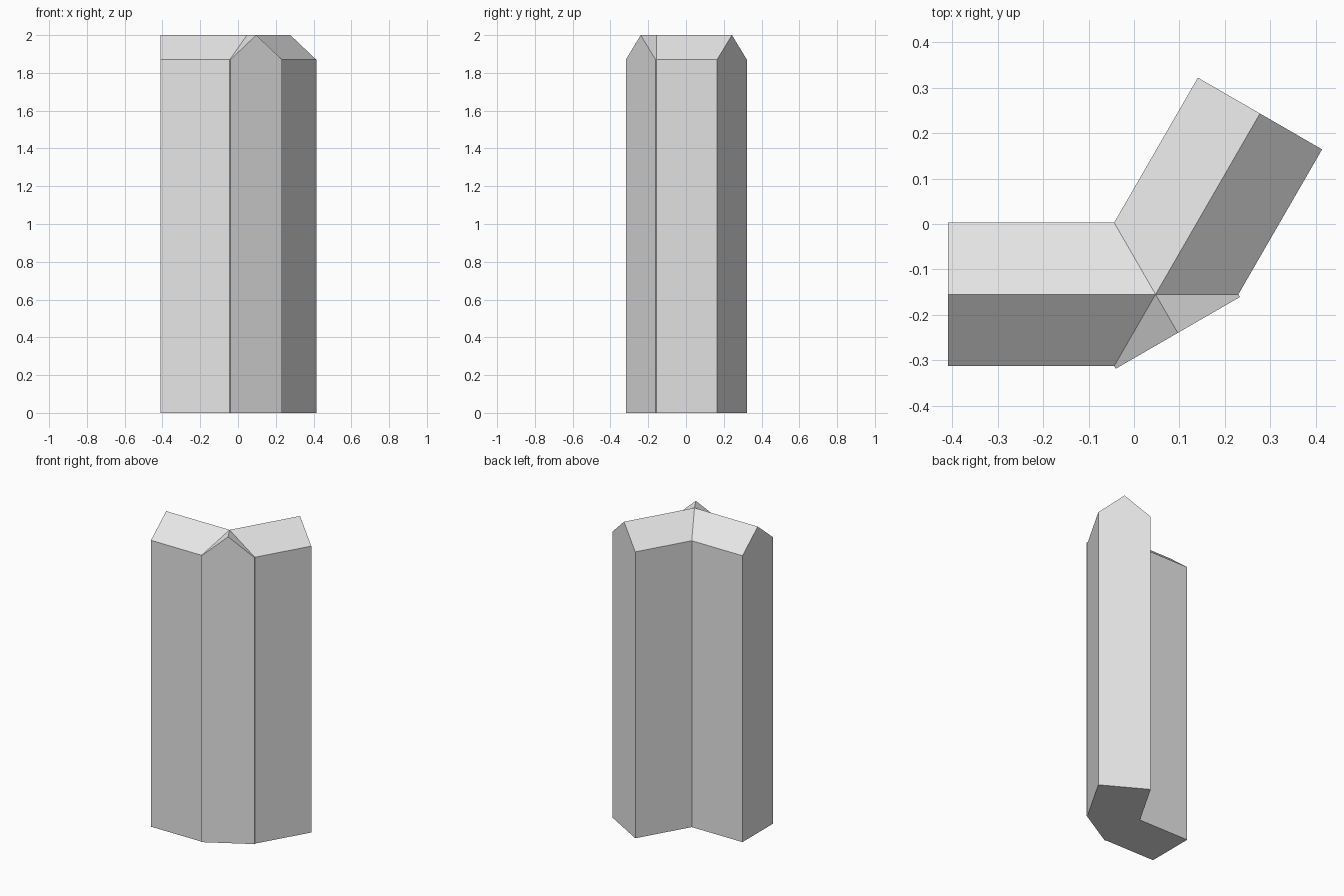
import bpy
import bmesh
from math import cos, sin, radians
from mathutils import Vector

cube = bpy.data.objects.get("Cube")
if cube:
    bpy.data.objects.remove(cube, do_unlink=True)

HUB = Vector((0.0475, -0.155, 0))        # where the three ridges meet
HALF = 0.158                             # half the wall thickness
EAVE, RIDGE = 1.87, 2.0
ARMS = [(60, 0.46), (180, 0.4575), (300, 0.098)]   # direction, length
VALLEY = HALF / sin(radians(60))         # hub to the corner between two arms


def polar(angle, radius):
    return Vector((cos(radians(angle)), sin(radians(angle)), 0)) * radius


def at(point, z):
    return bm.verts.new((point.x, point.y, z))


def face(*points):
    bm.faces.new([at(p, z) for p, z in points])


bm = bmesh.new()
for angle, length in ARMS:
    tip = HUB + polar(angle, length)
    side = polar(angle + 90, HALF)
    ends = [tip - side, tip + side]
    inner = [HUB + polar(angle - 60, VALLEY), HUB + polar(angle + 60, VALLEY)]

    # Gabled end
    face((ends[0], 0), (ends[1], 0), (ends[1], EAVE), (tip, RIDGE), (ends[0], EAVE))
    # Long walls and roof slopes
    for e, i in zip(ends, inner):
        face((e, 0), (e, EAVE), (i, EAVE), (i, 0))
        face((e, EAVE), (tip, RIDGE), (HUB, RIDGE), (i, EAVE))
    # Underside
    face((HUB, 0), (inner[0], 0), (ends[0], 0), (ends[1], 0), (inner[1], 0))

# Weld the arms into one closed shell
bmesh.ops.remove_doubles(bm, verts=bm.verts, dist=0.0005)
bmesh.ops.recalc_face_normals(bm, faces=bm.faces)

mesh = bpy.data.meshes.new("corner_wall")
bm.to_mesh(mesh)
bm.free()
wall = bpy.data.objects.new("corner_wall", mesh)
bpy.context.collection.objects.link(wall)

# Plain grey
grey = (0.8, 0.8, 0.8, 1)
mat = bpy.data.materials.new("light_grey")
mat.use_nodes = True
mat.diffuse_color = grey
mat.node_tree.nodes["Principled BSDF"].inputs["Base Color"].default_value = grey
mesh.materials.append(mat)
